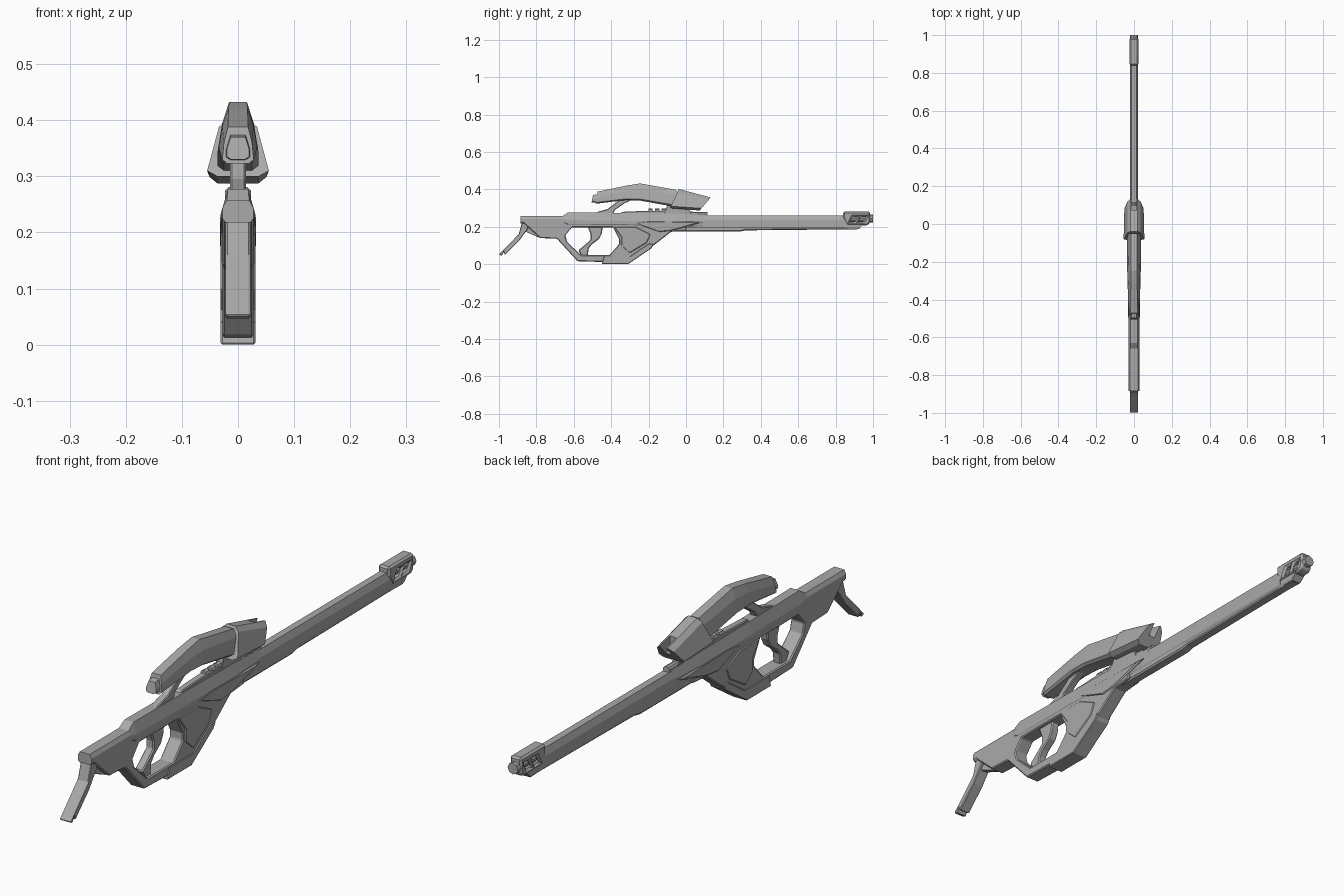
import bpy, bmesh, math
from mathutils import Matrix

gray = bpy.data.materials.new("gunmetal_gray")
gray.diffuse_color = (0.4, 0.4, 0.4, 1)


def finish(name, bm):
    bmesh.ops.recalc_face_normals(bm, faces=bm.faces[:])
    me = bpy.data.meshes.new(name)
    bm.to_mesh(me)
    bm.free()
    me.materials.append(gray)
    ob = bpy.data.objects.new(name, me)
    bpy.context.collection.objects.link(ob)
    return ob


def prism(name, outline, half, bevel=0.004, holes=()):
    """Side profile (y, z), with optional holes, extruded across x."""
    bm = bmesh.new()
    for loop in (outline, *holes):
        vs = [bm.verts.new((-half, y, z)) for y, z in loop]
        for a, b in zip(vs, vs[1:] + vs[:1]):
            bm.edges.new((a, b))
    bmesh.ops.triangle_fill(bm, use_beauty=True, edges=bm.edges[:], normal=(-1, 0, 0))
    ext = bmesh.ops.extrude_face_region(bm, geom=bm.faces[:], use_keep_orig=True)
    verts = [g for g in ext["geom"] if isinstance(g, bmesh.types.BMVert)]
    bmesh.ops.translate(bm, verts=verts, vec=(2 * half, 0, 0))
    ob = finish(name, bm)
    if bevel:
        m = ob.modifiers.new("chamfer", 'BEVEL')
        m.width, m.segments, m.limit_method = bevel, 1, 'ANGLE'
        m.angle_limit = math.radians(35)
    return ob


def loft(name, sections):
    """Sections (y, lean, half profile of (x, z) from bottom to top), mirrored in x."""
    bm = bmesh.new()
    rings = []
    for y, lean, pts in sections:
        z0 = pts[0][1]
        ring = pts + [(-x, z) for x, z in reversed(pts)]
        rings.append([bm.verts.new((x, y + lean * (z - z0), z)) for x, z in ring])
    for r, s in zip(rings, rings[1:]):
        for i in range(len(r)):
            j = (i + 1) % len(r)
            bm.faces.new((r[i], r[j], s[j], s[i]))
    bm.faces.new(rings[0])
    bm.faces.new(rings[-1])
    return finish(name, bm)


def tube(name, y0, y1, z, r, sides=10, x=0):
    bm = bmesh.new()
    mat = Matrix.Translation((x, (y0 + y1) / 2, z)) @ Matrix.Rotation(math.pi / 2, 4, 'X')
    bmesh.ops.create_cone(bm, cap_ends=True, segments=sides, radius1=r, radius2=r,
                          depth=y1 - y0, matrix=mat)
    return finish(name, bm)


# Stock and lower receiver, with the open grip window
prism("frame",
      [(-.87, .235), (-.87, .222), (-.78, .14), (-.69, .136), (-.58, .016), (-.45, .012),
       (-.31, .012), (-.18, .095), (-.08, .173), (.0, .18), (.0, .235)],
      .028, .004,
      [[(-.645, .155), (-.61, .197), (-.39, .197), (-.358, .135), (-.358, .107),
        (-.41, .048), (-.56, .048), (-.635, .118)]])
# Upper receiver with chamfered top
low = [(.022, .218), (.028, .225), (.028, .243), (.02, .257)]
loft("upper_receiver", [
    (-.885, 0, low), (-.66, 0, low),
    (-.63, 0, [(.024, .205), (.03, .215), (.03, .236), (.018, .277)]),
    (-.33, 0, [(.024, .205), (.031, .215), (.031, .232), (.018, .274)]),
    (-.05, 0, [(.024, .19), (.03, .2), (.03, .232), (.016, .27)]),
    (.1, 0, [(.016, .2), (.022, .21), (.022, .232), (.013, .262)])])
# Raised side plates on the receiver
prism("lower_guard", [(-.45, .0), (-.31, .0), (-.185, .085), (-.17, .108), (-.2, .11),
                      (-.3, .042), (-.44, .042)], .031, .003)
prism("side_cheek", [(-.385, .2), (-.345, .145), (-.345, .1), (-.3, .06), (-.21, .115),
                     (-.19, .16), (-.27, .2)], .031, .003)
prism("side_fin", [(-.28, .222), (-.2, .232), (.09, .226), (-.03, .19), (-.08, .178),
                   (-.14, .172)], .032, .005)
# Wavy pistol grip inside the window
prism("grip", [(-.525, .2), (-.445, .2), (-.45, .165), (-.465, .135), (-.505, .105),
               (-.52, .085), (-.525, .045), (-.56, .045), (-.575, .075), (-.545, .1),
               (-.51, .13), (-.51, .16)], .016, .004)
# Forked shoulder rest and its brace
prism("shoulder_rest", [(-.875, .23), (-.895, .16), (-1, .052), (-.985, .045), (-.974, .065),
                        (-.968, .05), (-.888, .13), (-.845, .19), (-.835, .23)], .022, .003)
prism("shoulder_brace", [(-.86, .175), (-.785, .142), (-.775, .16), (-.84, .2)], .013, .002)

# Barrel and the slab under it
sec = [(.017, .19), (.022, .198), (.022, .236), (.013, .26)]
loft("barrel", [(-.06, 0, sec), (.86, 0, sec)])
loft("barrel_slab", [(-.1, 0, [(.015, .175), (.02, .181), (.02, .195)]),
                     (.29, 0, [(.015, .175), (.02, .181), (.02, .195)]),
                     (.32, 0, [(.014, .181), (.018, .186), (.018, .196)]),
                     (.92, .8, [(.014, .187), (.018, .19), (.018, .205)])])
loft("muzzle_base", [(.85, 0, [(.018, .19), (.021, .196), (.021, .214)]),
                     (.925, .9, [(.018, .188), (.021, .196), (.021, .214)])])
# Slotted muzzle shroud over an inner barrel
prism("muzzle_shroud", [(.84, .245), (.84, .281), (.985, .281), (.985, .222), (.97, .208),
                        (.86, .208)], .023, .007,
      [[(.875, .225), (.905, .225), (.92, .255), (.89, .255)],
       [(.92, .225), (.95, .225), (.965, .255), (.935, .255)]])
tube("inner_barrel", .83, .975, .24, .014)
tube("muzzle_tip", .975, 1.0, .244, .021, 8)

# Scope body and eyepiece
loft("scope_eyepiece", [(-.505, .2, [(.012, .33), (.02, .335), (.02, .348), (.013, .37)]),
                        (-.46, .2, [(.014, .328), (.022, .333), (.022, .35), (.014, .378)])])
loft("scope_body", [
    (-.485, .2, [(.02, .323), (.028, .33), (.025, .36), (.018, .388)]),
    (-.32, 0, [(.025, .343), (.034, .35), (.028, .39), (.017, .42)]),
    (-.245, 0, [(.025, .34), (.036, .348), (.028, .395), (.016, .432)]),
    (-.05, 0, [(.025, .305), (.037, .315), (.03, .37), (.017, .397)])])
# Wide front hood with a notch in its nose
hood = loft("scope_hood", [
    (-.085, .45, [(.037, .3), (.055, .31), (.034, .388), (.018, .402)]),
    (.073, .85, [(.036, .287), (.051, .299), (.034, .342), (.018, .357)])])
cutter = prism("notch_cutter", [(.075, .32), (.2, .32), (.2, .42), (.075, .42)], .013, 0)
cutter.hide_render = True
cutter.hide_set(True)
cut = hood.modifiers.new("notch", 'BOOLEAN')
cut.operation, cut.object, cut.solver = 'DIFFERENCE', cutter, 'EXACT'

# Scope mounts, rail and small tubes
prism("front_mount", [(-.12, .265), (.03, .265), (.01, .31), (-.1, .315)], .014, .002)
prism("rear_mount", [(-.5, .272), (-.42, .295), (-.35, .348), (-.28, .348), (-.33, .325),
                     (-.38, .29), (-.39, .27)], .014, .003)
prism("mount_rail", [(-.36, .265), (-.34, .28), (-.2, .286), (.06, .28), (.08, .262)], .013, .003)
tube("rail_tube", -.1, .115, .265, .014)
for i, y in enumerate((-.2, -.165, -.13)):
    tube(f"rail_knob_{i + 1}", y, y + .022, .284, .013, 8)
